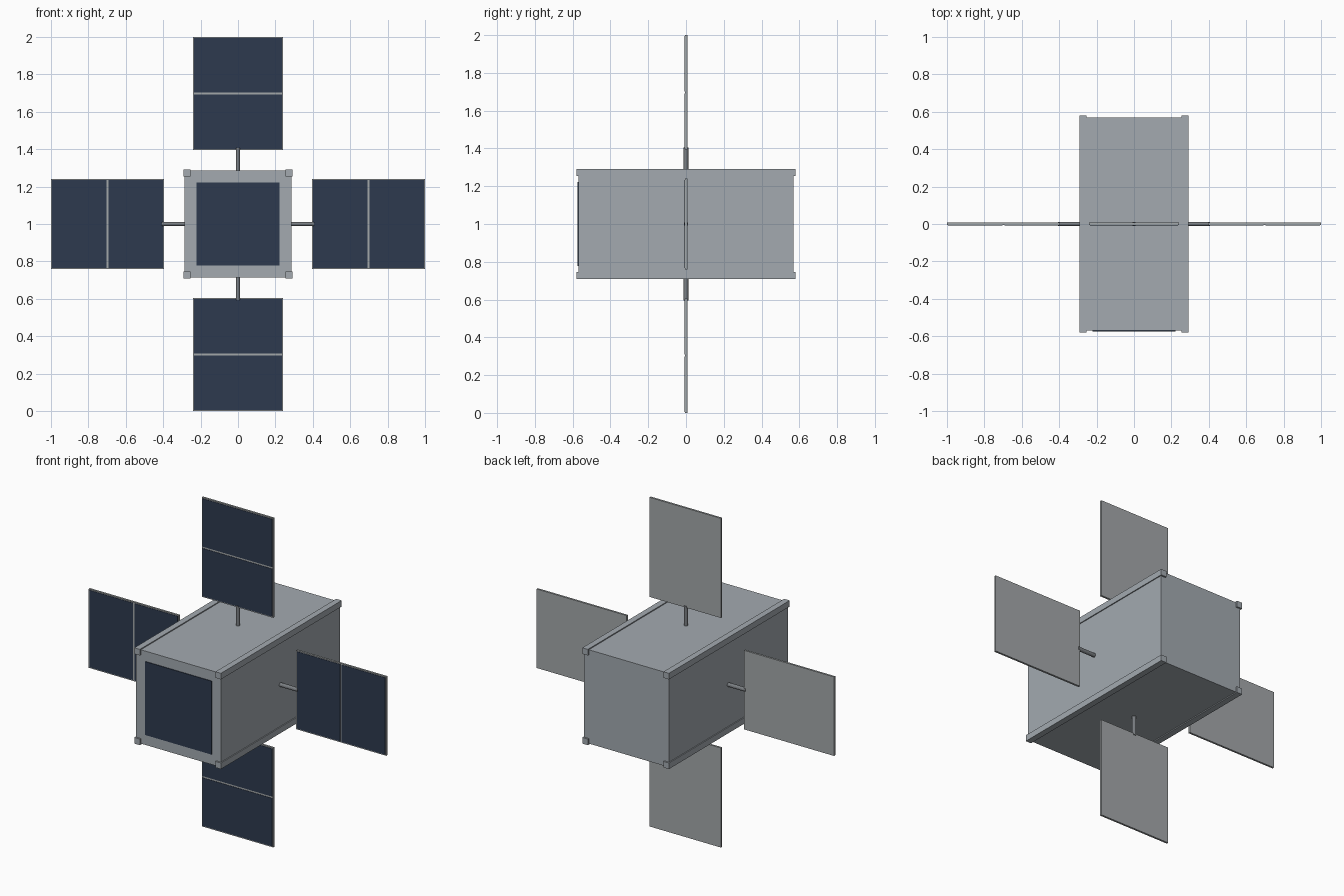
import bpy
from math import pi
from mathutils import Matrix, Vector

cube = bpy.data.objects.get("Cube")
if cube:
    bpy.data.objects.remove(cube, do_unlink=True)


def srgb(r, g, b):
    return tuple(((c / 255 + 0.055) / 1.055) ** 2.4 for c in (r, g, b)) + (1.0,)


def material(name, color):
    mat = bpy.data.materials.new(name)
    mat.use_nodes = True
    mat.diffuse_color = color
    node = next(n for n in mat.node_tree.nodes if n.type == "BSDF_PRINCIPLED")
    node.inputs["Base Color"].default_value = color
    return mat


BODY = material("light grey metal", srgb(163, 170, 176))
FRAME = material("panel frame grey", srgb(164, 168, 170))
CELL = material("dark blue cells", srgb(45, 58, 78))
BOOM = material("boom grey", srgb(122, 126, 130))

CENTRE = Vector((0, 0, 1))


def place(name, mat, turn=0.0):
    """Bake the shape, turn it about the y axis and lift it to the centre."""
    ob = bpy.context.object
    ob.name = name
    ob.data.materials.append(mat)
    spin = Matrix.Translation(CENTRE) @ Matrix.Rotation(turn, 4, "Y")
    ob.data.transform(spin @ ob.matrix_basis)
    ob.matrix_basis = Matrix.Identity(4)


def box(name, lo, hi, mat, turn=0.0):
    lo, hi = Vector(lo), Vector(hi)
    bpy.ops.mesh.primitive_cube_add(size=1, location=(lo + hi) / 2)
    bpy.context.object.scale = hi - lo
    place(name, mat, turn)


# Main body and front solar cell
box("body", (-0.285, -0.57, -0.285), (0.285, 0.57, 0.285), BODY)
box("front_cell", (-0.223, -0.574, -0.223), (0.223, -0.569, 0.223), CELL)

# Four corner rails, slightly proud of the body
for sx, side in ((1, "left"), (-1, "right")):
    for sz, level in ((1, "upper"), (-1, "lower")):
        mid = Vector((sx * 0.2725, 0, sz * 0.2725))
        half = Vector((0.0185, 0.58, 0.0185))
        box(f"{level}_{side}_rail", mid - half, mid + half, BODY)

# Four wings, each a boom, a frame plate and two cells facing front
for i, side in enumerate(("left", "lower", "right", "upper")):
    turn = i * pi / 2
    bpy.ops.mesh.primitive_cylinder_add(vertices=12, radius=0.012, depth=0.13,
                                        location=(0.34, 0, 0),
                                        rotation=(0, pi / 2, 0))
    bpy.context.view_layer.update()
    place(f"{side}_boom", BOOM, turn)
    box(f"{side}_panel", (0.395, -0.005, -0.24), (1, 0.007, 0.24), FRAME, turn)
    for n, (a, b) in enumerate(((0.401, 0.692), (0.702, 0.994))):
        box(f"{side}_cell_{n + 1}", (a, -0.007, -0.234), (b, -0.004, 0.234),
            CELL, turn)
